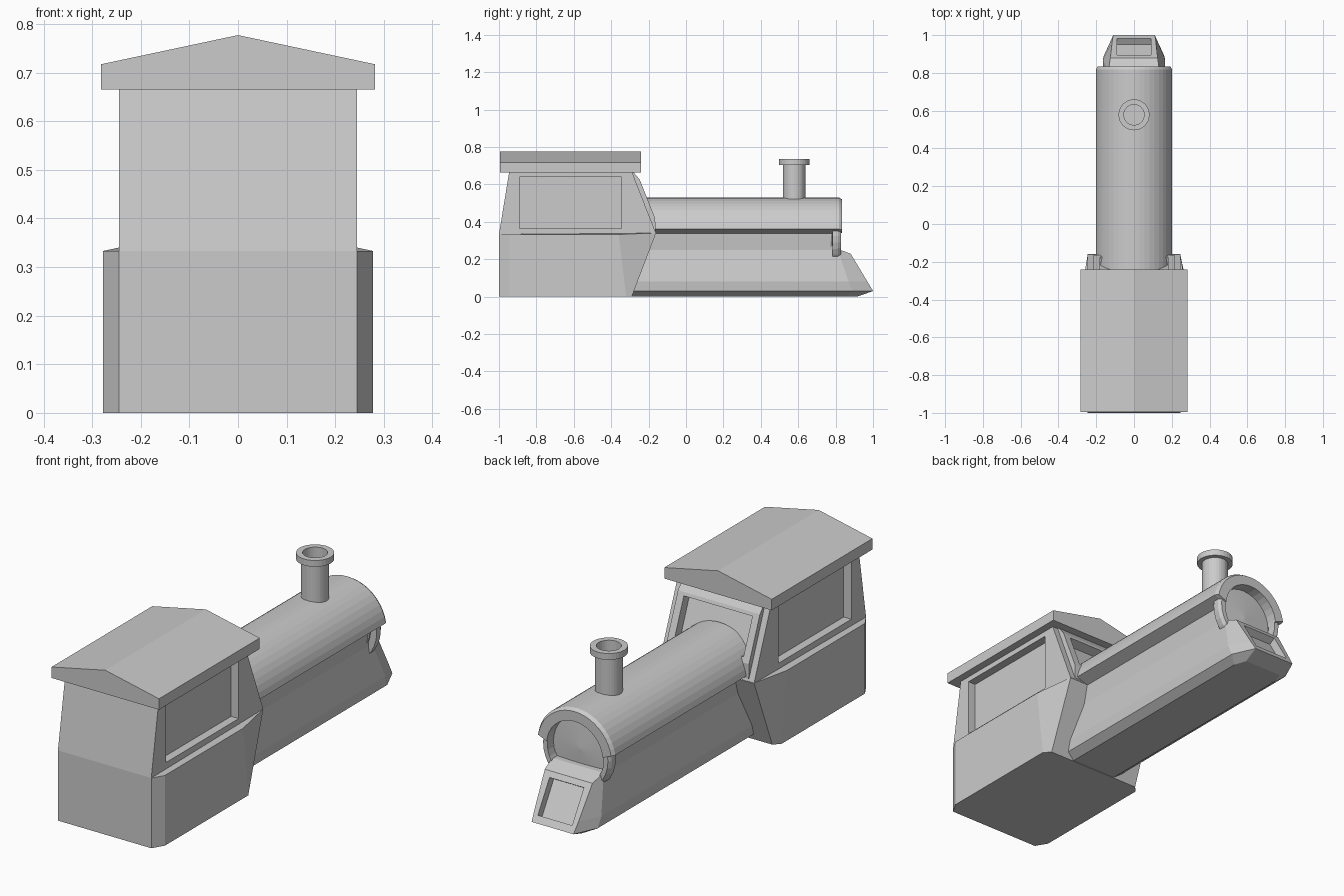
import bpy, bmesh, math
from mathutils import Matrix

if "Cube" in bpy.data.objects:
    bpy.data.objects.remove(bpy.data.objects["Cube"])


def finish(bm, name):
    bmesh.ops.remove_doubles(bm, verts=bm.verts, dist=1e-5)
    bmesh.ops.recalc_face_normals(bm, faces=bm.faces)
    me = bpy.data.meshes.new(name)
    bm.to_mesh(me)
    bm.free()
    ob = bpy.data.objects.new(name, me)
    bpy.context.collection.objects.link(ob)
    return ob


def loft(name, sections, strip_caps=False):
    """Skin closed loops of equal point count and cap both ends."""
    bm = bmesh.new()
    rows = [[bm.verts.new(p) for p in s] for s in sections]
    n = len(rows[0])
    for a, b in zip(rows, rows[1:]):
        for i in range(n):
            j = (i + 1) % n
            bm.faces.new((a[i], a[j], b[j], b[i]))
    for r in (rows[0], rows[-1]):
        if strip_caps:
            for i in range(n // 2 - 1):
                bm.faces.new((r[i], r[i + 1], r[n - 2 - i], r[n - 1 - i]))
        else:
            bm.faces.new(r)
    return finish(bm, name)


def mirrored(half):
    return half + [(-x, y, z) for x, y, z in reversed(half)]


def lathe(name, profile, loc, axis_y=False, n=32):
    """Spin a closed (radius, height) profile."""
    bm = bmesh.new()
    vs = [bm.verts.new((r, 0, h)) for r, h in profile]
    es = [bm.edges.new((a, b)) for a, b in zip(vs, vs[1:])]
    bmesh.ops.spin(bm, geom=vs + es, cent=(0, 0, 0), axis=(0, 0, 1),
                   angle=2 * math.pi, steps=n)
    if axis_y:
        bm.transform(Matrix.Rotation(-math.pi / 2, 4, 'X'))
    bm.transform(Matrix.Translation(loc))
    return finish(bm, name)


def box(name, loc, size, tilt=0):
    bm = bmesh.new()
    bmesh.ops.create_cube(bm, size=1)
    bm.transform(Matrix.Translation(loc) @ Matrix.Rotation(math.radians(tilt), 4, 'X')
                 @ Matrix.Diagonal((*size, 1)))
    return finish(bm, name)


def cut(targets, cutter):
    cutter.hide_render = True
    for ob in targets:
        m = ob.modifiers.new("cut", 'BOOLEAN')
        m.operation, m.solver, m.object = 'DIFFERENCE', 'EXACT', cutter
        bpy.context.view_layer.objects.active = ob
        bpy.ops.object.modifier_apply(modifier=m.name)
    bpy.data.objects.remove(cutter)


# Cab: wide lower body with chamfered corners
loft("cab_lower", [
    mirrored([(.245, -1, 0), (.278, -.945, 0), (.278, -.32, 0), (.25, -.29, 0)]),
    mirrored([(.245, -1, .333), (.278, -.945, .333), (.278, -.36, .333), (.245, -.16, .34)])])

# Cab: narrower upper body sloping inward at front and back
upper = loft("cab_upper", [
    mirrored([(.245, -1, .333), (.245, -.16, .338)]),
    mirrored([(.245, -.945, .67), (.245, -.29, .67)])])

# Front window frame standing proud of the sloping wall
frame_side = [(-.31, .668), (-.283, .668), (-.247, .625), (-.165, .42), (-.163, .35), (-.23, .35)]
frame = loft("front_window_frame", [[(x, y, z) for y, z in frame_side] for x in (-.215, .215)])

# Recessed windows
for s in (-1, 1):
    cut([upper], box("side_cutter", (s * .255, -.617, .502), (.1, .545, .275)))
cut([upper, frame], box("front_cutter", (0, -.21, .525), (.36, .085, .18), 21.4))

# Pitched roof
roof_end = [(-.282, .665), (.282, .665), (.282, .717), (0, .777), (-.282, .717)]
loft("roof", [[(x, y, z) for x, z in roof_end] for y in (-.995, -.24)])


# Boiler barrel: round on top, undercut below, chamfered nose
def barrel(y, k):
    pts = [(.14, .335)]
    for i in range(21):
        a = math.radians(10 + 8 * i)
        pts.append((.205 * math.cos(a), .325 + .205 * math.sin(a)))
    pts.append((-.14, .335))
    return [(x * k, y, .325 + (z - .325) * k) for x, z in pts]


boiler = loft("boiler", [barrel(-.25, 1), barrel(.818, 1), barrel(.835, .95)])
neck = loft("boiler_neck", [
    mirrored([(.135, y, .24), (.145, y, .345)]) for y in (-.25, .79)])

# Ring round the sunken boiler door
ring = lathe("boiler_ring", [(0, 0), (.18, 0), (.18, .03), (.17, .045), (0, .045)],
             (0, .783, .325), True)
cut([boiler, neck, ring],
    lathe("door_cutter", [(0, 0), (.148, 0), (.148, .2), (0, .2)], (0, .775, .325), True))
lathe("boiler_door", [(0, 0), (.15, 0), (.15, .01), (0, .02)], (0, .77, .325), True)

# Chassis with tapered nose and recessed front panel
chassis = loft("chassis", [
    mirrored([(.135, -.4, .255), (.165, -.4, .08), (.16, -.4, .03), (.12, -.4, .002)]),
    mirrored([(.135, .81, .255), (.165, .87, .08), (.16, .89, .03), (.12, .86, .002)]),
    mirrored([(.125, .88, .23), (.115, .97, .08), (.11, 1.0, .03), (.1, .92, .002)])],
    strip_caps=True)
cut([chassis], box("nose_cutter", (0, .945, .137), (.18, .09, .17), 31))

# Chimney with flanged, hollow top
lathe("chimney", [(0, .49), (.06, .49), (.06, .705), (.082, .705), (.082, .735),
                  (.054, .735), (.054, .6), (0, .6)], (0, .578, 0))
